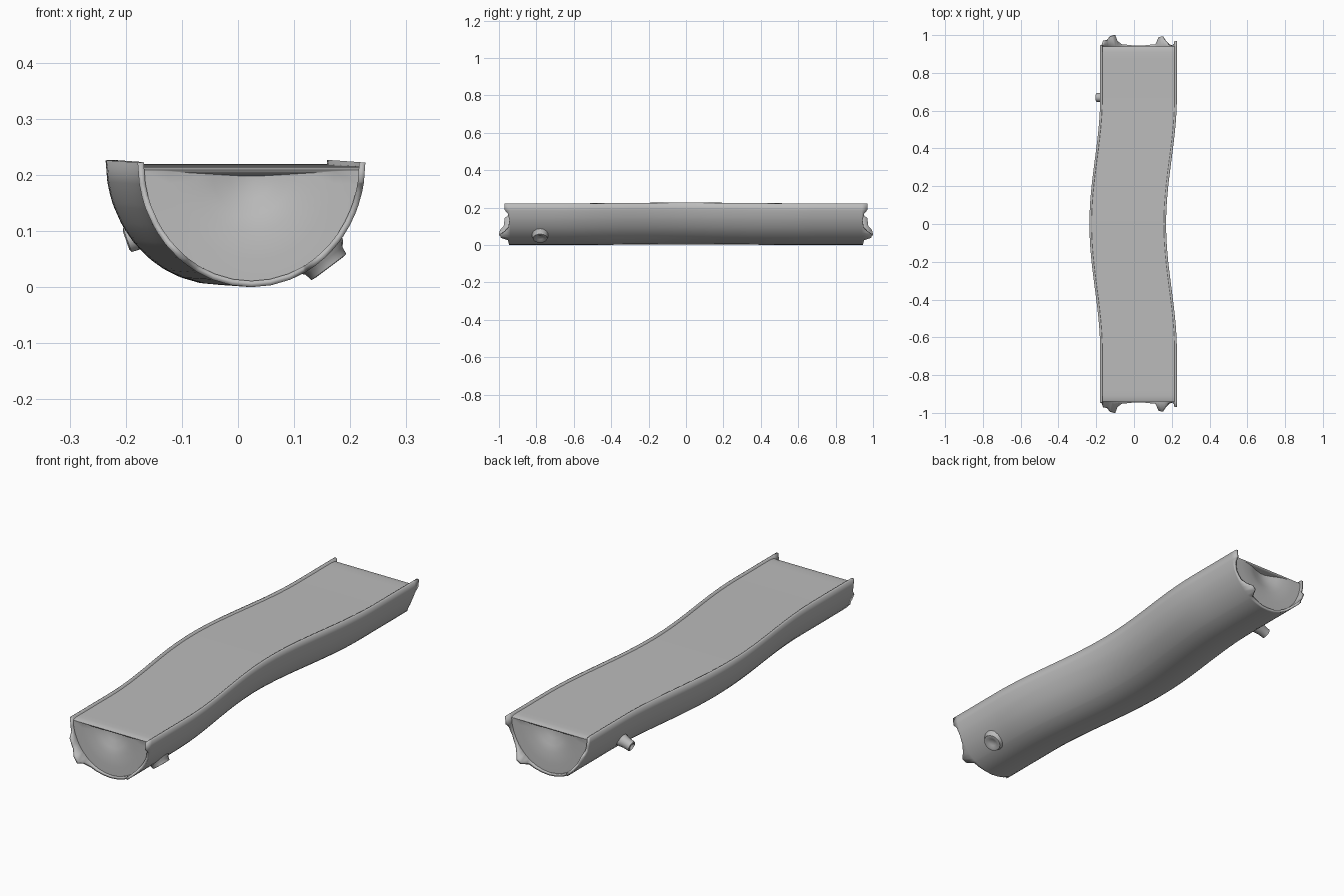
import bpy, bmesh, math
from mathutils import Vector

if "Cube" in bpy.data.objects:
    bpy.data.objects.remove(bpy.data.objects["Cube"])

HALF = 0.94      # half length of the solid wood
RADIUS = 0.203   # half width of the log
HEIGHT = 0.222

wood = bpy.data.materials.new("grey wood")
wood.use_nodes = True
wood.diffuse_color = (0.5, 0.5, 0.5, 1)
bsdf = wood.node_tree.nodes["Principled BSDF"]
bsdf.inputs["Base Color"].default_value = wood.diffuse_color
bsdf.inputs["Roughness"].default_value = 0.8


def bend(y):
    """Sideways drift of the log and its slight lift at mid length."""
    s = 0.5 + 0.5 * math.cos(math.pi * min(abs(y) / 0.68, 1))
    return 0.024 - 0.057 * s, 0.004 * s


def loft(bm, rings, closed):
    """Skin a list of equal point rings."""
    rows = [[bm.verts.new(p) for p in ring] for ring in rings]
    n = len(rows[0])
    for a, b in zip(rows, rows[1:]):
        for i in range(n if closed else n - 1):
            j = (i + 1) % n
            bm.faces.new((a[i], a[j], b[j], b[i]))
    return rows


def finish(name, bm, angle):
    mesh = bpy.data.meshes.new(name)
    bm.to_mesh(mesh)
    bm.free()
    obj = bpy.data.objects.new(name, mesh)
    bpy.context.collection.objects.link(obj)
    mesh.materials.append(wood)
    bpy.ops.object.select_all(action='DESELECT')
    obj.select_set(True)
    bpy.context.view_layer.objects.active = obj
    bpy.ops.object.shade_smooth_by_angle(angle=math.radians(angle))
    return obj


# Torn bark edge: angle around the log and overhang past the wood
TEETH = [(0, .03), (9, .03), (14, .012), (24, .004), (36, .01), (44, .03),
         (50, .052), (56, .05), (62, .012), (80, .006), (100, .006), (118, .012),
         (126, .03), (130, .06), (138, .054), (146, .034), (158, .03),
         (164, .008), (180, .006)]


def overhang(deg):
    for (a, u), (b, v) in zip(TEETH, TEETH[1:]):
        if deg <= b:
            return u + (v - u) * (deg - a) / (b - a)
    return TEETH[-1][1]


# Bark shell
angles = sorted({a for a, _ in TEETH} | set(range(0, 181, 10)))
STEPS = 28
rings = []
for k in range(-STEPS - 1, STEPS + 2):
    ring = []
    for deg in angles:
        t = math.radians(deg)
        y = max(-HALF, min(HALF, k / STEPS * HALF))
        if abs(k) > STEPS:
            y += math.copysign(overhang(deg), k)
        dx, dz = bend(y)
        ring.append((dx + RADIUS * math.cos(t), y, dz + HEIGHT * (1 - math.sin(t))))
    rings.append(ring)
bm = bmesh.new()
loft(bm, rings, False)
bm.normal_update()
if sum(f.normal.z for f in bm.faces) > 0:
    bmesh.ops.reverse_faces(bm, faces=bm.faces[:])
bark = finish("bark_shell", bm, 35)
shell = bark.modifiers.new("thickness", 'SOLIDIFY')
shell.thickness = 0.011
shell.offset = -1


# Wood core with a flat deck and dished ends
def core_ring(y, drop=0.0):
    dx, dz = bend(y)
    r, top = RADIUS - 0.006, 0.215
    pts = []
    for i in range(25):
        t = math.pi * i / 24
        pts.append((dx + r * math.cos(t), y, dz + top - drop - (top - 0.007) * math.sin(t)))
    for i in range(1, 12):
        pts.append((dx - r + 2 * r * i / 12, y, dz + top - drop))
    return pts


def dish(side, scale, depth):
    """Ring on the end face, shrunk towards the heartwood."""
    heart = Vector((bend(HALF)[0], side * HALF, 0.197))
    out = []
    for p in core_ring(side * HALF, 0.006):
        q = heart.lerp(Vector(p), scale)
        q.y -= side * depth
        out.append(q)
    return out


DISH = [(0.06, 0.03), (0.2, 0.024), (0.35, 0.013), (0.5, 0.005), (0.75, 0.001)]
rings = [dish(-1, *d) for d in DISH] + [core_ring(-HALF, 0.006), core_ring(-HALF + 0.012, 0.002)]
rings += [core_ring(k / STEPS * 0.91) for k in range(-STEPS, STEPS + 1)]
rings += [core_ring(HALF - 0.012, 0.002), core_ring(HALF, 0.006)] + [dish(1, *d) for d in reversed(DISH)]
bm = bmesh.new()
rows = loft(bm, rings, True)
bm.faces.new(rows[0])
bm.faces.new(rows[-1])
bmesh.ops.recalc_face_normals(bm, faces=bm.faces[:])
finish("wood_core", bm, 50)


# Branch stubs with hollowed tips
def stub(name, base, direction, width, length):
    profile = [(1.35, -1), (1.2, 0), (1.0, 0.4), (0.95, 1), (0.7, 1.05), (0.4, 0.75), (0.05, 0.7)]
    rings = []
    for r, h in profile:
        rings.append([(r * width * math.cos(a * math.pi / 8),
                       r * width * math.sin(a * math.pi / 8), h * length) for a in range(16)])
    bm = bmesh.new()
    rows = loft(bm, rings, True)
    bm.faces.new(rows[0])
    bm.faces.new(rows[-1])
    bmesh.ops.recalc_face_normals(bm, faces=bm.faces[:])
    obj = finish(name, bm, 50)
    obj.location = base
    obj.rotation_euler = Vector(direction).to_track_quat('Z', 'Y').to_euler()


stub("left_branch_stub", (0.148, -0.78, 0.054), (0.6, 0, -0.8), 0.041, 0.023)
stub("right_branch_stub", (-0.152, 0.67, 0.1), (-0.85, 0, -0.3), 0.024, 0.048)
